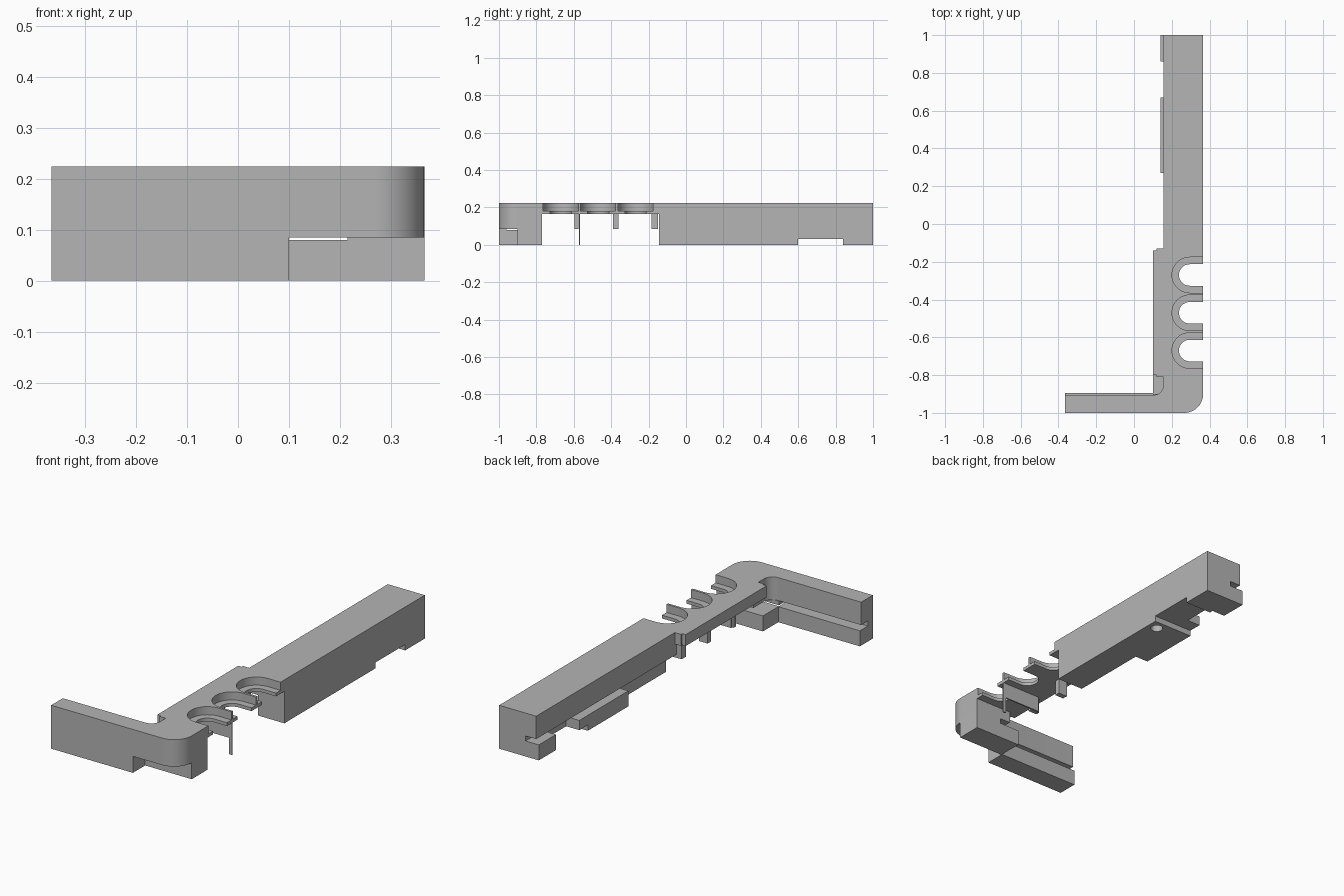
import bpy, bmesh, math
from mathutils import Vector

cube = bpy.data.objects.get("Cube")
if cube:
    bpy.data.objects.remove(cube, do_unlink=True)

grey = bpy.data.materials.new("plain grey")
grey.use_nodes = True
grey.diffuse_color = (0.46, 0.46, 0.46, 1)
grey.node_tree.nodes["Principled BSDF"].inputs["Base Color"].default_value = grey.diffuse_color

TOP, LIP, UPPER = 0.224, 0.08, 0.106     # body top, lip top, underside of upper body
OUT, IN, CORE = 0.366, 0.155, 0.215      # outer side, inner side, groove bottom
PLATE, SHELF = 0.165, 0.182              # cup plate underside, cup shelf


def prism(name, outline, low, high, axis="z", smooth=False):
    """Extrude an outline: (x, y) along z, or (y, z) along x."""
    bm = bmesh.new()
    put = (lambda a, b: (a, b, low)) if axis == "z" else (lambda a, b: (low, a, b))
    face = bm.faces.new([bm.verts.new(put(a, b)) for a, b in outline])
    ext = bmesh.ops.extrude_face_region(bm, geom=[face])
    step = Vector((0, 0, high - low)) if axis == "z" else Vector((high - low, 0, 0))
    bmesh.ops.translate(bm, vec=step, verts=[v for v in ext["geom"] if isinstance(v, bmesh.types.BMVert)])
    bmesh.ops.recalc_face_normals(bm, faces=bm.faces)
    mesh = bpy.data.meshes.new(name)
    bm.to_mesh(mesh)
    bm.free()
    mesh.materials.append(grey)
    ob = bpy.data.objects.new(name, mesh)
    bpy.context.collection.objects.link(ob)
    if smooth:
        bpy.ops.object.select_all(action="DESELECT")
        ob.select_set(True)
        bpy.context.view_layer.objects.active = ob
        bpy.ops.object.shade_smooth_by_angle()
    return ob


def box(name, x, y, z):
    return prism(name, [(x[0], y[0]), (x[1], y[0]), (x[1], y[1]), (x[0], y[1])], *z)


def arc(cx, cy, r, start, end, n=16):
    angles = [math.radians(start + (end - start) * i / n) for i in range(n + 1)]
    return [(cx + r * math.cos(a), cy + r * math.sin(a)) for a in angles]


# Long bar: core with a shallow notch below, upper wall overhanging the groove
bar_core = prism("bar_core", [(-0.145, 0), (0.6, 0), (0.6, 0.03), (0.84, 0.03), (0.84, 0),
                              (1, 0), (1, TOP), (-0.145, TOP)], CORE, OUT, "x")
box("bar_upper_wall", (IN, CORE), (-0.145, 1), (UPPER, TOP))

# Screw hole under the bar
hole = prism("screw_hole_cutter", arc(0.315, 0.55, 0.03, 0, 345, 23), -0.02, 0.08)
hole.hide_render = True
cut = bar_core.modifiers.new("screw_hole", "BOOLEAN")
cut.operation, cut.object, cut.solver = "DIFFERENCE", hole, "EXACT"
bpy.context.view_layer.objects.active = bar_core
bpy.ops.object.modifier_apply(modifier=cut.name)
bpy.data.objects.remove(hole, do_unlink=True)

# Lower lips of the bar groove
box("bar_end_lip", (0.14, CORE), (0.86, 1), (0, LIP))
prism("bar_middle_lip", [(0.27, 0), (0.6, 0), (0.6, 0.03), (0.67, 0.03), (0.67, LIP), (0.27, LIP)],
      0.14, CORE, "x")

# Short arm and rounded corner
outer_curve = arc(0.266, -0.9, 0.1, -90, 0)
prism("arm_and_corner_top", [(-OUT, -1)] + outer_curve + [(OUT, -0.77), (IN, -0.77)]
      + arc(0.105, -0.855, 0.05, 0, -90, 10) + [(-OUT, -0.905)], UPPER, TOP, smooth=True)
prism("corner_overhang", [(0.1, -1)] + outer_curve + [(0.1, -0.9)], 0.085, UPPER, smooth=True)
box("arm_groove_back", (-OUT, 0.1), (-1, -0.96), (LIP, UPPER))
box("arm_lip", (-OUT, 0.1), (-1, -0.895), (0, LIP))
box("corner_foot", (0.1, OUT), (-0.9, -0.77), (0, LIP))
box("corner_core", (CORE, OUT), (-0.9, -0.77), (LIP, UPPER))

# Plate with three open cups, a narrow opening below a wider recess
cups = (-0.67, -0.47, -0.27)


def plate(name, radius, low, high):
    outline = [(0.1, -0.8), (0.12, -0.8), (0.12, -0.81), (IN, -0.81), (IN, -0.77), (OUT, -0.77)]
    for y in cups:
        outline += [(OUT, y - radius)] + arc(0.295, y, radius, 270, 90, 24) + [(OUT, y + radius)]
    outline += [(OUT, -0.145), (IN, -0.145), (IN, -0.13), (0.12, -0.13), (0.12, -0.14), (0.1, -0.14)]
    prism(name, outline, low, high, smooth=True)


plate("cup_shelf", 0.057, PLATE, SHELF)
plate("cup_plate", 0.094, SHELF, TOP)

# Clips, divider and thin leg below the plate
for i, (start, end) in enumerate([(-0.595, -0.575), (-0.39, -0.362), (-0.185, -0.15)]):
    box(f"clip_{i + 1}", (0.13, 0.18), (start, end), (0.085, PLATE))
box("divider", (0.14, OUT), (-0.573, -0.566), (0.085, PLATE))
box("divider_leg", (0.35, OUT), (-0.573, -0.566), (0, 0.085))
